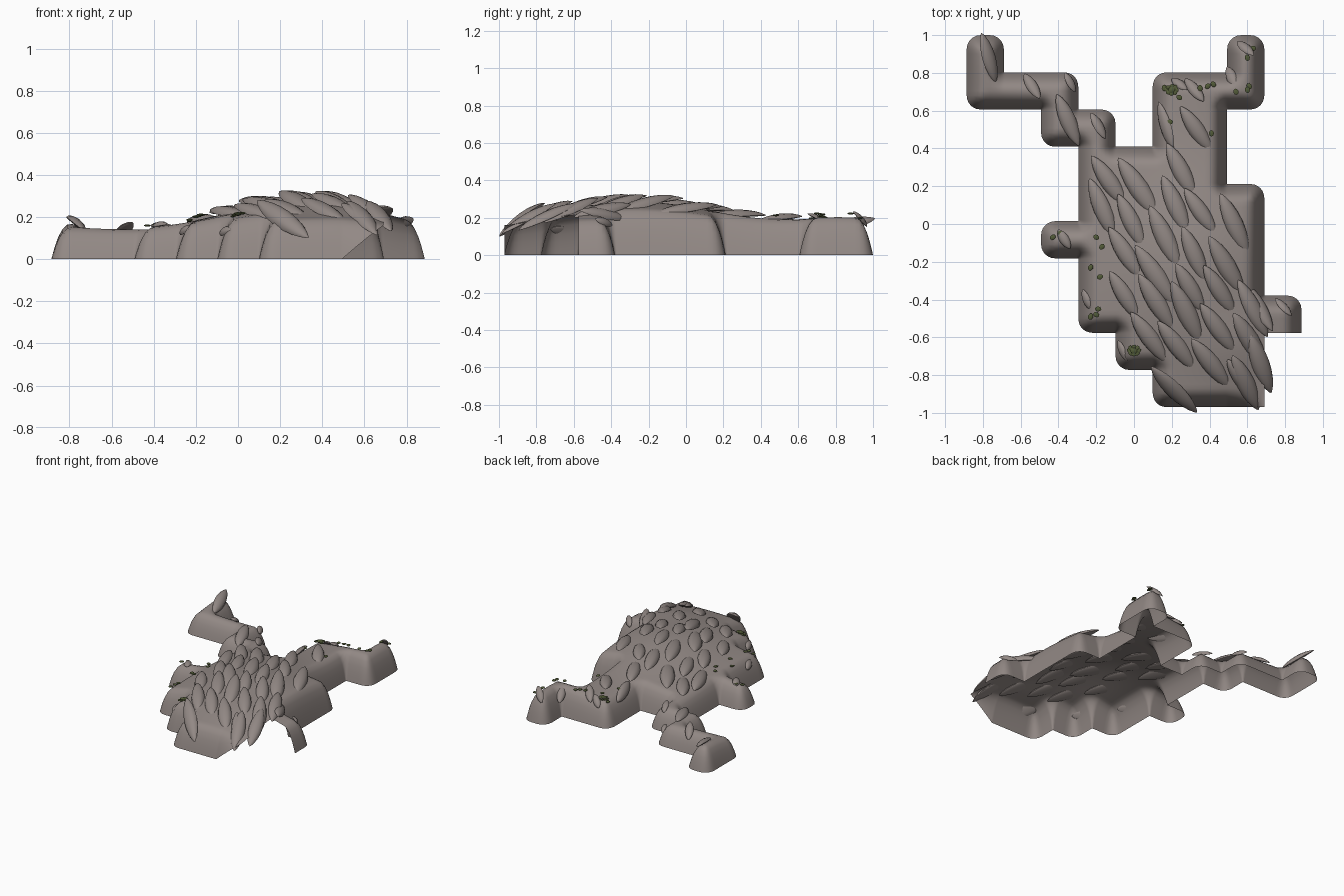
import bpy, bmesh, math, random
from mathutils import Vector, Matrix

random.seed(4)
if "Cube" in bpy.data.objects:
    bpy.data.objects.remove(bpy.data.objects["Cube"])

# Footprint: filled tiles '#', open-ended sides '+'
TILES = ["#......#.",
         "###..###.",
         "..##.##..",
         "...####..",
         "...#####.",
         "..######.",
         "...#####.",
         "...######",
         "....####+",
         ".....###+"]
S, X0, Y0 = 0.197, -0.886, 1.0


def tile(c, r):
    return TILES[r][c] if 0 <= r < len(TILES) and 0 <= c < len(TILES[0]) else "."


def edge_distance(u, v):
    """Distance in tiles from a point to the nearest empty tile."""
    best = 1.0
    cu, cv = math.floor(u), math.floor(v)
    for c in range(cu - 1, cu + 2):
        for r in range(cv - 1, cv + 2):
            if tile(c, r) == ".":
                dx = max(c - u, 0, u - c - 1)
                dy = max(r - v, 0, v - r - 1)
                best = min(best, math.hypot(dx, dy))
    return best


def hill(x, y, cx, cy, wx, wy):
    return math.exp(-((x - cx) / wx) ** 2 - ((y - cy) / wy) ** 2)


def height_uv(u, v):
    x, y = X0 + u * S, Y0 - v * S
    t = min(edge_distance(u, v) / 0.5, 1)
    wall = 1 - (1 - t) ** 2.4
    if v > 9:  # front wall lifts off the ground toward the open side
        wall += (1 - wall) * min(max(u - 7, 0), 1)
    top = (0.14 + 0.03 * hill(x, y, -0.85, 0.9, 0.2, 0.2)
           + 0.06 * hill(x, y, 0.55, 0.85, 0.35, 0.4)
           + 0.145 * hill(x, y, 0.32, -0.25, 0.48, 0.6)
           + 0.03 * hill(x, y, 0.55, -0.65, 0.2, 0.2))
    return wall * top


def height(x, y):
    return height_uv((x - X0) / S, (Y0 - y) / S)


def material(name, color):
    m = bpy.data.materials.new(name)
    m.use_nodes = True
    m.diffuse_color = color
    m.node_tree.nodes["Principled BSDF"].inputs["Base Color"].default_value = color
    return m


def finish(name, bm, mat):
    mesh = bpy.data.meshes.new(name)
    bm.to_mesh(mesh)
    bm.free()
    ob = bpy.data.objects.new(name, mesh)
    bpy.context.collection.objects.link(ob)
    mesh.materials.append(mat)
    bpy.ops.object.select_all(action="DESELECT")
    ob.select_set(True)
    bpy.context.view_layer.objects.active = ob
    bpy.ops.object.shade_smooth_by_angle(angle=math.radians(50))


stone = material("warm grey stone", (0.29, 0.25, 0.235, 1))
moss = material("dark olive moss", (0.085, 0.105, 0.04, 1))

# Hollow ground shell, one tile at a time with rounded outer corners
half = [0, 0.04, 0.09, 0.16, 0.26, 0.38, 0.5]
steps = half + [1 - h for h in reversed(half[:-1])]
ROUND = 0.38


def round_corner(c, r, a, b):
    """Pull a tile point inward where two neighbouring sides are empty."""
    sx, sy = (-1 if a < 0.5 else 1), (-1 if b < 0.5 else 1)
    if tile(c + sx, r) != "." or tile(c, r + sy) != ".":
        return a, b
    ox, oy = 0.5 + sx * (0.5 - ROUND), 0.5 + sy * (0.5 - ROUND)
    p, q = a - ox, b - oy
    if p * sx <= 0 or q * sy <= 0:
        return a, b
    k = max(abs(p), abs(q)) / math.hypot(p, q)
    return ox + p * k, oy + q * k


bm = bmesh.new()
for r, row in enumerate(TILES):
    for c, mark in enumerate(row):
        if mark != "#":
            continue
        grid = []
        for b in steps:
            line = []
            for a in steps:
                u, v = round_corner(c, r, a, b)
                line.append(bm.verts.new((X0 + (c + u) * S, Y0 - (r + v) * S,
                                          height_uv(c + a, r + b))))
            grid.append(line)
        for j in range(len(steps) - 1):
            for i in range(len(steps) - 1):
                bm.faces.new((grid[j][i], grid[j + 1][i],
                              grid[j + 1][i + 1], grid[j][i + 1]))
bmesh.ops.remove_doubles(bm, verts=bm.verts, dist=0.0005)
finish("ground_shell", bm, stone)

# Long rocks lying on the ground, each plunging toward the front left
SLANT = Vector((0.48, -0.88))
ACROSS = Vector((0.88, 0.48))
PLUNGE = 0.17


def surface_frame(x, y, heading):
    e = 0.07
    d = Vector((heading.x, heading.y, 0))
    n = Vector((height(x - e, y) - height(x + e, y),
                height(x, y - e) - height(x, y + e), 2 * e)).normalized()
    n = (n + d * PLUNGE).normalized()
    d = (d - n * d.dot(n)).normalized()
    m = Matrix((d, n.cross(d), n)).transposed().to_4x4()
    m.translation = Vector((x, y, height(x, y) + 0.003))
    return m


def add_rock(bm, x, y, length):
    turn = Matrix.Rotation(random.uniform(-0.12, 0.12), 2)
    m = surface_frame(x, y, turn @ SLANT)
    width, thick = 0.016 + 0.09 * length, 0.012 + 0.06 * length
    verts = bmesh.ops.create_uvsphere(bm, u_segments=12, v_segments=10, radius=1)["verts"]
    for vert in verts:
        a, b, h = vert.co.z, vert.co.x, vert.co.y
        taper = max(0, 1 - a * a) ** 0.25
        rise = h * taper * (thick if h > 0 else thick * 0.2)
        vert.co = m @ Vector((a * length / 2, b * width * taper, rise))


bm = bmesh.new()
# rocks on the arms and overhanging the open side
for x, y, length in [(-0.77, 0.88, 0.28), (-0.54, 0.73, 0.17), (-0.34, 0.75, 0.12),
                     (-0.35, 0.55, 0.3), (-0.19, 0.52, 0.16), (0.17, 0.52, 0.27),
                     (0.33, 0.5, 0.3), (0.32, 0.71, 0.17), (0.24, 0.74, 0.12),
                     (0.59, 0.93, 0.14), (0.52, 0.77, 0.16), (0.79, -0.44, 0.13),
                     (0.66, -0.44, 0.3), (0.67, -0.74, 0.36), (0.59, -0.84, 0.36),
                     (-0.25, -0.4, 0.12), (-0.06, -0.67, 0.12), (-0.37, -0.08, 0.12)]:
    add_rock(bm, x, y, length)
# staggered rows over the main mound, leaving the mossy left rim bare
for i in range(-9, 10):
    for j in range(-6, 7):
        p = ACROSS * (i * 0.115) + SLANT * ((j + 0.5 * (i % 2)) * 0.28)
        p += Vector((random.uniform(-0.02, 0.02), random.uniform(-0.03, 0.03)))
        u, v = (p.x - X0) / S, (Y0 - p.y) / S
        bare = p.x < -0.13 and p.y < 0 or (p - Vector((0, -0.67))).length < 0.1
        if (not bare and p.y < 0.36 and p.x < 0.64 and edge_distance(u, v) > 0.4
                and tile(math.floor(u), math.floor(v)) == "#"):
            add_rock(bm, p.x, p.y, random.uniform(0.3, 0.4))
finish("slanted_rocks", bm, stone)

# Flat moss tufts
bm = bmesh.new()


def add_tuft(x, y, size, lift):
    m = Matrix.Translation((x, y, height(x, y) + lift)) @ Matrix.Rotation(x * 50, 4, "Z")
    m = m @ Matrix.Diagonal((size, size * 0.8, size * 0.3, 1))
    bmesh.ops.create_uvsphere(bm, u_segments=8, v_segments=5, radius=1, matrix=m)


for x, y in [(0.16, 0.72), (0.24, 0.67), (0.35, 0.72), (0.39, 0.73), (0.42, 0.74),
             (0.54, 0.7), (0.6, 0.71), (0.61, 0.73), (0.6, 0.88), (0.63, 0.93),
             (0.41, 0.48), (0.19, 0.54), (-0.43, -0.07), (-0.39, -0.05), (-0.2, -0.07),
             (-0.17, -0.12), (-0.23, -0.23), (-0.18, -0.28), (-0.23, -0.49),
             (-0.2, -0.48), (-0.19, -0.45)]:
    add_tuft(x, y, 0.018, 0.022)
# large tufts: a ring of small ones around a raised centre
for x, y in [(0.2, 0.71), (0, -0.67)]:
    add_tuft(x, y, 0.022, 0.02)
    for k in range(8):
        add_tuft(x + 0.026 * math.cos(k * math.pi / 4),
                 y + 0.02 * math.sin(k * math.pi / 4), 0.014, 0.018)
finish("moss_tufts", bm, moss)
